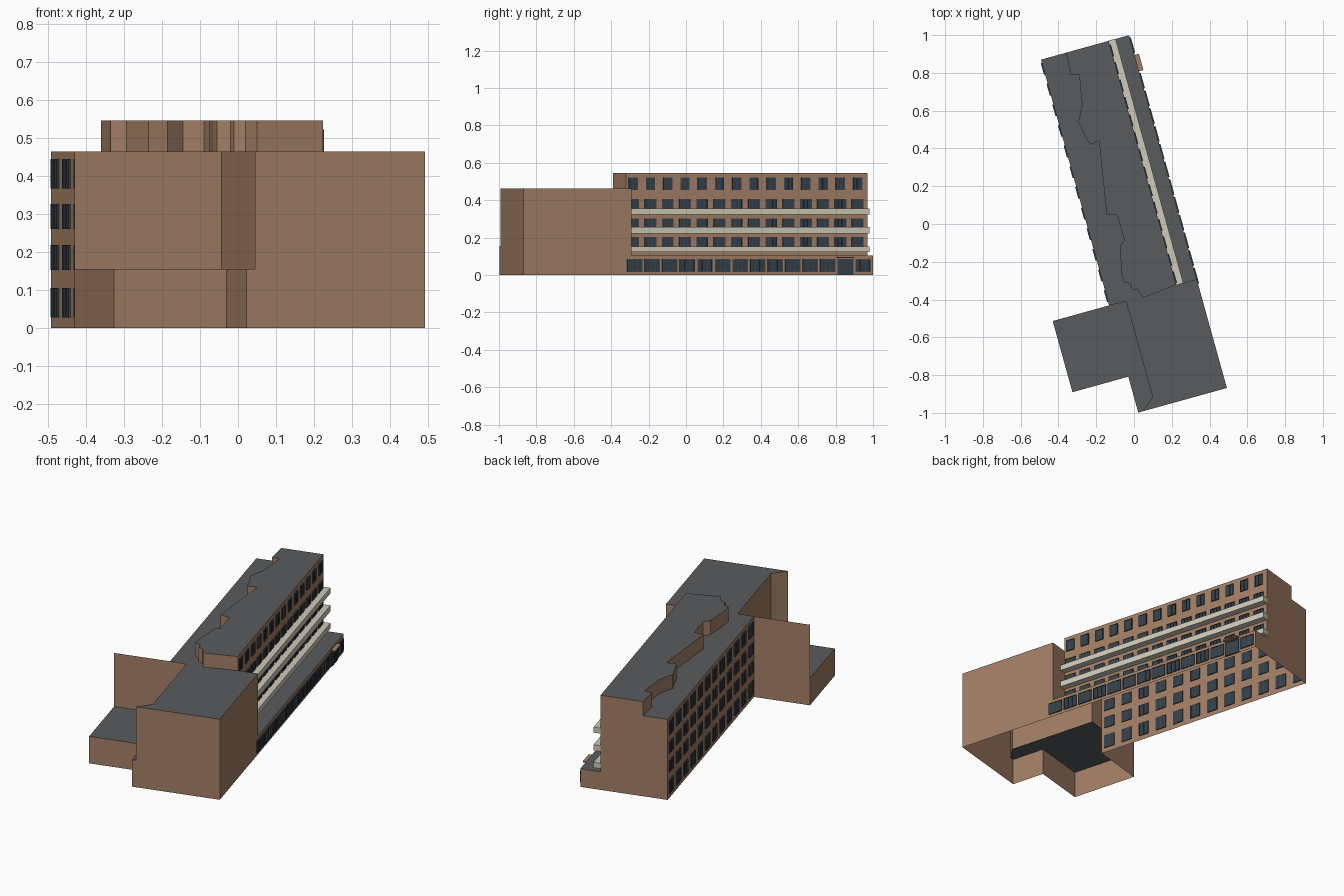
import bpy, bmesh, math
from mathutils import Matrix

if "Cube" in bpy.data.objects:
    bpy.data.objects.remove(bpy.data.objects["Cube"])

# The whole block is laid out on its own axes (s across, t along) and turned once.
TURN = Matrix.Rotation(math.radians(15.5), 4, 'Z')


def material(name, rgb):
    m = bpy.data.materials.new(name)
    m.diffuse_color = (*rgb, 1)
    m.use_nodes = True
    m.node_tree.nodes["Principled BSDF"].inputs["Base Color"].default_value = m.diffuse_color
    return m


BRICK = material("brick", (0.36, 0.21, 0.13))
ROOF = material("roofing", (0.10, 0.105, 0.11))
PALE = material("pale_concrete", (0.62, 0.59, 0.48))
GLASS = material("glass", (0.03, 0.05, 0.07))
FRAME = material("window_frame", (0.055, 0.06, 0.065))


def finish(name, bm, mat, recalc=True):
    if recalc:
        bmesh.ops.recalc_face_normals(bm, faces=bm.faces)
    me = bpy.data.meshes.new(name)
    bm.transform(TURN)
    bm.to_mesh(me)
    bm.free()
    me.materials.append(mat)
    ob = bpy.data.objects.new(name, me)
    bpy.context.collection.objects.link(ob)
    return ob


def walls(name, pts, z0, z1, closed=False):
    """Upright sheet following a plan line; right-hand side of travel is outside."""
    bm = bmesh.new()
    low = [bm.verts.new((s, t, z0)) for s, t in pts]
    top = [bm.verts.new((s, t, z1)) for s, t in pts]
    n = len(pts)
    for i in range(n if closed else n - 1):
        j = (i + 1) % n
        bm.faces.new((low[i], low[j], top[j], top[i]))
    return finish(name, bm, BRICK, False)


def flat(name, pts, z):
    bm = bmesh.new()
    f = bm.faces.new([bm.verts.new((s, t, z)) for s, t in pts])
    f.normal_update()
    if f.normal.z < 0:
        f.normal_flip()
    return finish(name, bm, ROOF, False)


def boxes(name, spans, mat):
    """Boxes given as (s0, s1, t0, t1, z0, z1)."""
    bm = bmesh.new()
    for s0, s1, t0, t1, z0, z1 in spans:
        m = Matrix.Translation(((s0 + s1) / 2, (t0 + t1) / 2, (z0 + z1) / 2))
        m = m @ Matrix.Diagonal((abs(s1 - s0), t1 - t0, z1 - z0, 1))
        bmesh.ops.create_cube(bm, size=1, matrix=m)
    return finish(name, bm, mat)


def windows(name, s, side, centres, width, z0, z1, panes=2, bar=0.005):
    """A row of framed windows in the wall at s; side is +1 or -1 outward."""
    glass, frame = [], []
    for c in centres:
        a, b = c - width / 2, c + width / 2
        glass.append((s - 0.004, s + 0.004, a, b, z0, z1))
        f0, f1 = s - side * 0.005, s + side * 0.006
        step = (width - bar) / panes
        for k in range(panes + 1):
            frame.append((f0, f1, a + k * step, a + k * step + bar, z0, z1))
        frame.append((f0, f1, a, b, z0, z0 + bar * 0.7))
        frame.append((f0, f1, a, b, z1 - bar * 0.7, z1))
    boxes(name + "_glass", glass, GLASS)
    boxes(name + "_frames", frame, FRAME)


def local(x, y):
    p = TURN.inverted() @ Matrix.Translation((x, y, 0)).translation
    return (p.x, p.y)


L, R, UP = -0.242, 0.242, 0.13          # left wall, right wall, set-back wall
BACK, MID, END = 0.97, -0.37, -0.968    # ends of wing and of tall block
H_LOW, H_ANNEX, H_MAIN, H_TOP = 0.105, 0.155, 0.464, 0.545

# Stepped left edge of the top storey, read from the plan
steps = [(-0.335, 0.79), (-0.29, 0.79), (-0.275, 0.63), (-0.295, 0.54),
         (-0.235, 0.42), (-0.185, 0.44), (-0.145, 0.05), (-0.09, 0.05),
         (-0.05, -0.085), (-0.075, -0.115), (-0.065, -0.265), (-0.055, -0.31),
         (-0.02, -0.315), (-0.01, -0.345), (0.02, -0.35), (0.05, -0.39)]
edge = [(-0.105, BACK)] + [local(x, y) for x, y in steps] + [(UP, MID)]

# Long wing
walls("wing_walls", [(UP, BACK), (L, BACK), (L, -0.38)], 0, H_MAIN)
walls("set_back_wall", [(UP, MID), (UP, BACK)], H_LOW, H_MAIN)
flat("wing_roof", [(L, BACK)] + edge + [(UP, -0.38), (L, -0.38)], H_MAIN)

# Top storey
walls("top_storey_walls", edge + [(UP, BACK)], H_MAIN, H_TOP, True)
flat("top_storey_roof", edge + [(UP, BACK)], H_TOP)

# Ground floor strip
walls("ground_floor_walls", [(R, MID), (R, BACK), (UP, BACK)], 0, H_LOW)
flat("ground_floor_roof", [(R, MID), (R, BACK), (UP, BACK), (UP, MID)], H_LOW)

# Tall end block with a chamfered upper corner
block = [(-0.15, -0.38), (-0.15, -0.908), (-0.222, END), (R, END), (R, MID)]
walls("end_block_upper_walls", block, H_ANNEX, H_MAIN)
walls("end_block_back_wall", [(R, MID), (UP, MID)], H_LOW, H_MAIN)
flat("end_block_roof", block + [(UP, MID), (UP, -0.38)], H_MAIN)

# Low annex, lower walls and tall screen wall behind it
walls("lower_walls", [(-0.552, -0.38), (-0.552, -0.771), (-0.245, -0.771),
                      (-0.245, END), (R, END), (R, MID)], 0, H_ANNEX)
flat("annex_roof", [(-0.552, -0.38), (-0.552, -0.771), (-0.245, -0.771), (-0.245, END),
                    (-0.222, END), (-0.15, -0.908), (-0.15, -0.38)], H_ANNEX)
walls("screen_wall", [(L, -0.38), (-0.552, -0.38)], 0, H_MAIN)
walls("screen_wall_return", [(-0.15, -0.38), (L, -0.38)], H_ANNEX, H_MAIN)

# Balconies
for i, (z0, z1) in enumerate([(0.123, 0.154), (0.222, 0.256), (0.325, 0.357)]):
    boxes(f"balcony_{i + 1}", [(UP, 0.168, MID, BACK + 0.002, z0, z1)], PALE)

# Right-hand windows
cols = [-0.33 + 0.0958 * i for i in range(14)]
for i, (z0, z1) in enumerate([(0.14, 0.203), (0.24, 0.303), (0.34, 0.407)]):
    windows(f"balcony_window_{i + 1}", UP, 1, cols, 0.064, z0, z1, 3)
windows("top_storey_window", UP, 1, cols, 0.05, 0.455, 0.522, 2)

# Left-hand windows
cols = [BACK - 0.05 - 0.1135 * i for i in range(12)]
for i, (z0, z1) in enumerate([(0.027, 0.105), (0.152, 0.218), (0.26, 0.325), (0.367, 0.444)]):
    windows(f"left_window_{i + 1}", L, -1, cols, 0.064, z0, z1, 2)

# Shopfront glazing, entrance and canopy
cols = [-0.352 + 0.0974 * i for i in range(14)]
door = cols.pop(12)
windows("shopfront", R, 1, cols, 0.084, 0.017, 0.085, 3)
windows("entrance", R, 1, [door], 0.088, 0.002, 0.085, 5)
boxes("entrance_canopy", [(R, R + 0.024, door - 0.045, door + 0.045, 0.09, 0.097)], BRICK)
